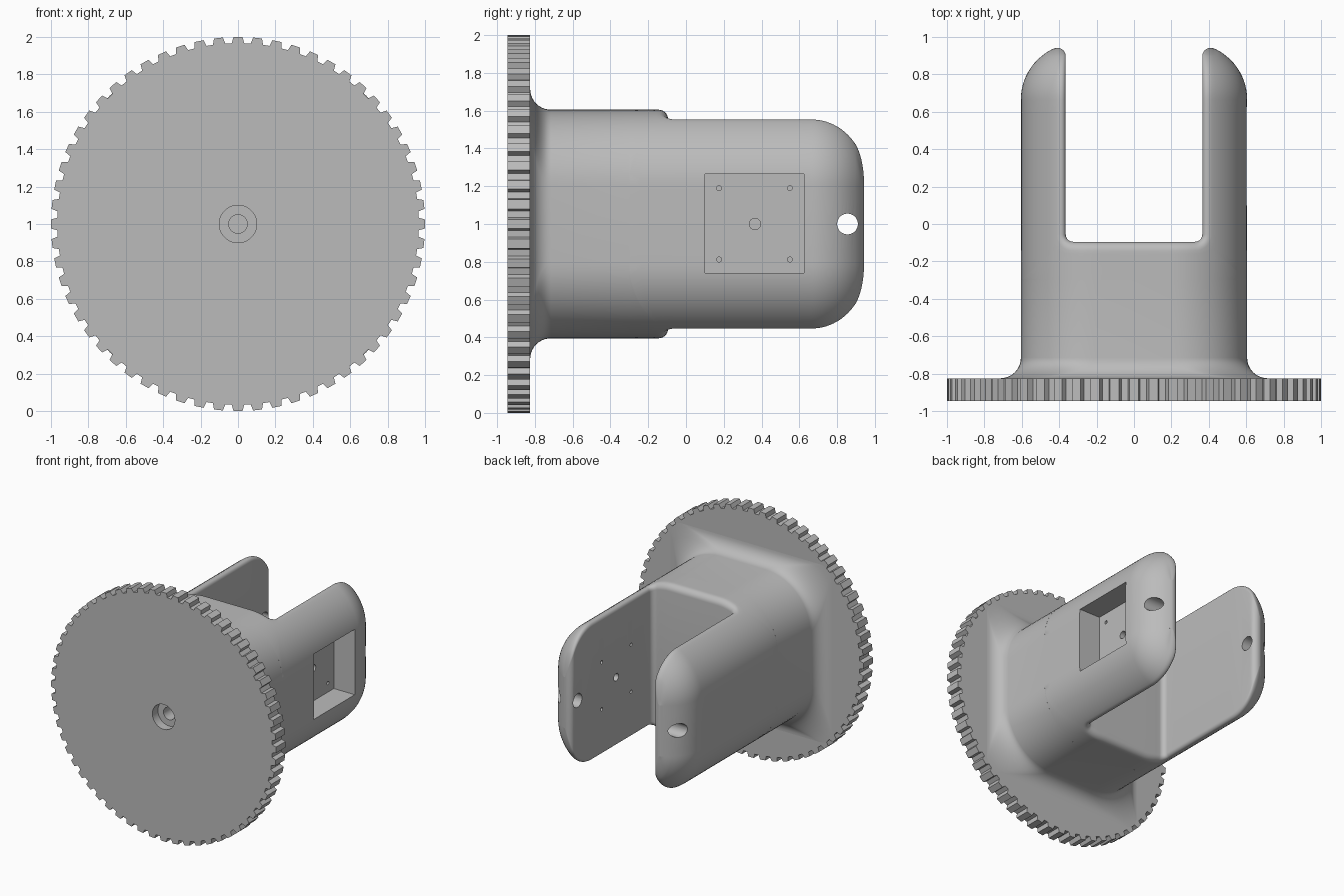
import bpy, bmesh
from math import sin, cos, pi, sqrt, atan2, asin
from mathutils import Vector, Matrix
from mathutils.geometry import intersect_point_line

cube = bpy.data.objects.get("Cube")
if cube:
    bpy.data.objects.remove(cube)

grey = bpy.data.materials.new("plain grey")
grey.use_nodes = True
grey.diffuse_color = (0.5, 0.5, 0.5, 1)
grey.node_tree.nodes["Principled BSDF"].inputs["Base Color"].default_value = (0.5, 0.5, 0.5, 1)

HALF, CORNER, ROUND = 0.605, 0.4, 0.3      # body half width, long edge and back edge radii
CORE = HALF - CORNER
BACK = 0.665                               # where the back rounding starts
SLOT, FLOOR, JOIN = 0.365, -0.095, -0.3    # slot half width, slot floor, base/fork seam
EDGE = 0.05                                # slot rim fillet
TIP = 0.045                                # arm tip radius in plan


def finish(name, bm):
    bmesh.ops.remove_doubles(bm, verts=bm.verts, dist=0.00002)
    bmesh.ops.recalc_face_normals(bm, faces=bm.faces)
    mesh = bpy.data.meshes.new(name)
    bm.to_mesh(mesh)
    bm.free()
    ob = bpy.data.objects.new(name, mesh)
    bpy.context.collection.objects.link(ob)
    mesh.materials.append(grey)
    return ob


def loft(name, rings):
    bm = bmesh.new()
    rows = [[bm.verts.new(p) for p in ring] for ring in rings]
    n = len(rows[0])
    for a, b in zip(rows, rows[1:]):
        for i in range(n):
            j = (i + 1) % n
            bm.faces.new((a[i], a[j], b[j], b[i]))
    bm.faces.new(rows[0])
    bm.faces.new(rows[-1])
    return finish(name, bm)


def cylinder_cutter(radius, center, axis, length):
    bm = bmesh.new()
    rot = Matrix.Rotation(pi / 2, 4, 'Y' if axis == 'X' else 'X')
    bmesh.ops.create_cone(bm, cap_ends=True, segments=40, radius1=radius, radius2=radius,
                          depth=length, matrix=Matrix.Translation(center) @ rot)
    return finish("cutter", bm)


def box_cutter(center, size):
    bm = bmesh.new()
    bmesh.ops.create_cube(bm, size=1, matrix=Matrix.Translation(center) @ Matrix.Diagonal((*size, 1)))
    return finish("cutter", bm)


def cut(ob, cutters):
    bpy.context.view_layer.objects.active = ob
    for c in cutters:
        mod = ob.modifiers.new("cut", 'BOOLEAN')
        mod.operation, mod.solver, mod.object = 'DIFFERENCE', 'EXACT', c
        bpy.ops.object.modifier_apply(modifier=mod.name)
        bpy.data.objects.remove(c)


def smooth(ob, angle=pi / 6):
    bpy.ops.object.select_all(action='DESELECT')
    ob.select_set(True)
    bpy.context.view_layer.objects.active = ob
    bpy.ops.object.shade_smooth_by_angle(angle=angle)


def line(a, b, n):
    return [Vector(a).lerp(Vector(b), i / n) for i in range(n + 1)]


def arc(c, r, a0, a1, n):
    return [Vector((c[0] + r * cos(a0 + (a1 - a0) * i / n),
                    c[1] + r * sin(a0 + (a1 - a0) * i / n))) for i in range(n + 1)]


# Gear disc with counterbored front hole
TEETH = 60
outline = []
for t in range(TEETH):
    for offset, r in ((-0.33, 0.967), (-0.23, 1.0), (0.23, 1.0), (0.33, 0.967)):
        a = 2 * pi * (t + offset) / TEETH
        outline.append((r * cos(a), r * sin(a)))
gear = loft("gear_disc", [[(x, y, 1 + z) for x, z in outline] for y in (-0.945, -0.825)])
cut(gear, [cylinder_cutter(0.1, (0, -0.945, 1), 'Y', 0.14),
           cylinder_cutter(0.05, (0, -0.85, 1), 'Y', 0.3)])
smooth(gear, 0.2)


# Flared base block
def section(half, r, y, n=14):
    ring = []
    for q, (sx, sz) in enumerate(((1, 1), (-1, 1), (-1, -1), (1, -1))):
        c = (sx * (half - r), sz * (half - r))
        ring += [(p.x, y, 1 + p.y) for p in arc(c, r, q * pi / 2, (q + 1) * pi / 2, n)]
    return ring


FLARE = 0.11
rings = []
for i in range(11):
    a = (10 - i) / 10 * pi / 2
    grow = 1 - cos(a)
    rings.append(section(HALF + FLARE * grow, CORNER - 0.3 * grow, -0.715 - FLARE * sin(a)))
rings.append(section(HALF, CORNER, JOIN))
base = loft("flared_base", rings)
cut(base, [cylinder_cutter(0.05, (0, -0.8, 1), 'Y', 0.4)])
smooth(base)

# Fork: plan paths along the slot wall and along the outer wall, joined by strips
tip_y = BACK + sqrt((ROUND - TIP) ** 2 - (SLOT + TIP - HALF + ROUND) ** 2)
arc_c = (HALF - ROUND, BACK)
tip_c = (SLOT + TIP, tip_y)
tip_a = atan2(tip_c[1] - arc_c[1], tip_c[0] - arc_c[0])
bend = 0.04

inner = line((0, FLOOR), (SLOT - bend, FLOOR), 12)
outer = line((0, JOIN), (0.42, JOIN), 12)
inner += arc((SLOT - bend, FLOOR + bend), bend, -pi / 2, 0, 12)[1:]
outer += [Vector((0.42 + (HALF - 0.42) * sin(i / 8 * pi / 2), JOIN)) for i in range(1, 9)]
outer += line((HALF, JOIN), (HALF, FLOOR + bend), 4)[1:]
heights = [FLOOR + bend + (BACK - FLOOR - bend) * i / 10 for i in range(1, 11)]
heights += [BACK + (tip_y - BACK) * i / 12 for i in range(1, 13)]
for y in heights:
    inner.append(Vector((SLOT, y)))
    outer.append(Vector((arc_c[0] + sqrt(ROUND ** 2 - max(0, y - BACK) ** 2), y)))
inner += arc(tip_c, TIP, pi, tip_a, 10)[1:]
outer += arc(arc_c, ROUND, asin((tip_y - BACK) / ROUND), tip_a, 10)[1:]


def slot_distance(p):
    best = 9
    for a, b in zip(inner, inner[1:]):
        q, t = intersect_point_line(p, a, b)
        q = Vector((q[0], q[1]))
        q = a if t < 0 else b if t > 1 else q
        best = min(best, (p - q).length)
    return best


def half_height(p):
    s = min(1, max(0, p.y - BACK) / ROUND)
    r = CORNER - ROUND * (1 - sqrt(1 - s * s))
    h = CORE + sqrt(max(0, r * r - max(0, p.x - CORE) ** 2))
    k = max(0, EDGE - slot_distance(p))
    return max(CORE, h - EDGE + sqrt(EDGE * EDGE - k * k))


bm = bmesh.new()
columns = []
for s, o in zip(inner, outer):
    span = (o - s).length
    near = min(EDGE, 0.4 * span) / max(span, 0.0001)
    steps = [near * (1 - cos(i / 7 * pi / 2)) for i in range(8)]
    steps += [near + (1 - near) * sin(i / 14 * pi / 2) for i in range(1, 15)]
    pts = [s.lerp(o, t) for t in steps]
    columns.append([(p, half_height(p)) for p in pts])
for side in (1, -1):
    grids = [[[bm.verts.new((side * p.x, p.y, 1 + up * h)) for p, h in col] for col in columns]
             for up in (1, -1)]
    for g in grids:
        for a, b in zip(g, g[1:]):
            for i in range(len(a) - 1):
                bm.faces.new((a[i], a[i + 1], b[i + 1], b[i]))
    top, low = grids
    for i in range(len(top) - 1):
        for e in (0, -1):
            bm.faces.new((top[i][e], top[i + 1][e], low[i + 1][e], low[i][e]))
bmesh.ops.remove_doubles(bm, verts=bm.verts, dist=0.00002)
bmesh.ops.dissolve_degenerate(bm, edges=bm.edges, dist=0.00002)
fork = finish("fork_arms", bm)

# Pivot holes, side pocket and its mounting holes
cutters = [cylinder_cutter(0.055, (0, 0.855, 1), 'X', 2),
           box_cutter((0.615, 0.3625, 1.002), (0.4, 0.525, 0.525)),
           cylinder_cutter(0.03, (0.45, 0.365, 1), 'X', 0.3)]
for y in (0.175, 0.55):
    for z in (0.812, 1.19):
        cutters.append(cylinder_cutter(0.013, (0.45, y, z), 'X', 0.3))
cut(fork, cutters)
smooth(fork)
